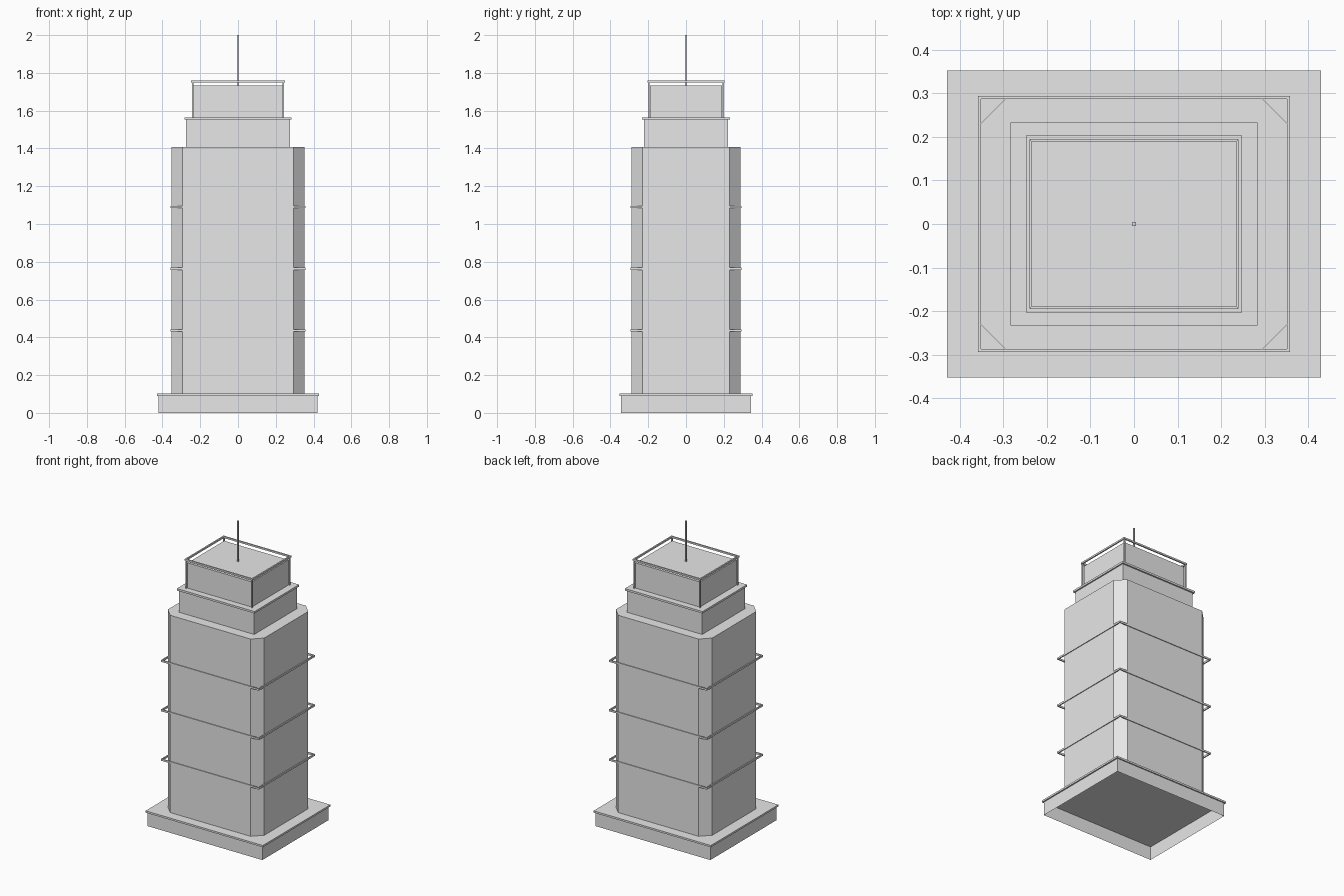
import bpy
import bmesh

if "Cube" in bpy.data.objects:
    bpy.data.objects.remove(bpy.data.objects["Cube"], do_unlink=True)

concrete = bpy.data.materials.new("light_grey")
concrete.use_nodes = True
colour = (0.8, 0.8, 0.8, 1)
concrete.diffuse_color = colour
concrete.node_tree.nodes["Principled BSDF"].inputs["Base Color"].default_value = colour


def finish(name, bm):
    bmesh.ops.recalc_face_normals(bm, faces=bm.faces)
    mesh = bpy.data.meshes.new(name)
    bm.to_mesh(mesh)
    bm.free()
    mesh.materials.append(concrete)
    obj = bpy.data.objects.new(name, mesh)
    bpy.context.collection.objects.link(obj)
    return obj


def add_box(bm, x0, x1, y0, y1, z0, z1):
    verts = bmesh.ops.create_cube(bm, size=1)["verts"]
    for v in verts:
        v.co = (x1 if v.co.x > 0 else x0,
                y1 if v.co.y > 0 else y0,
                z1 if v.co.z > 0 else z0)


def block(name, hx, hy, z0, z1):
    bm = bmesh.new()
    add_box(bm, -hx, hx, -hy, hy, z0, z1)
    return finish(name, bm)


def add_frame(bm, hx, hy, t, z0, z1):
    """Rectangular hollow frame with outer half sizes hx, hy and bar width t."""
    loops = []
    for z in (z0, z1):
        for inset in (0, t):
            x, y = hx - inset, hy - inset
            loops.append([bm.verts.new((sx * x, sy * y, z))
                          for sx, sy in ((-1, -1), (1, -1), (1, 1), (-1, 1))])
    low_out, low_in, top_out, top_in = loops
    for a, b in ((low_out, top_out), (top_out, top_in),
                 (top_in, low_in), (low_in, low_out)):
        for i in range(4):
            j = (i + 1) % 4
            bm.faces.new((a[i], a[j], b[j], b[i]))


# Plinth: hollow underneath, capped by a thin overhanging slab
bm = bmesh.new()
add_box(bm, -0.42, 0.42, -0.345, 0.345, 0, 0.09)
bmesh.ops.delete(bm, geom=[f for f in bm.faces if f.calc_center_median().z < 0.01],
                 context='FACES')
finish("plinth", bm)
block("plinth_slab", 0.429, 0.353, 0.09, 0.102)

# Main shaft with chamfered corners
bm = bmesh.new()
add_box(bm, -0.353, 0.353, -0.289, 0.289, 0.1, 1.407)
upright = [e for e in bm.edges if abs(e.verts[0].co.z - e.verts[1].co.z) > 1]
bmesh.ops.bevel(bm, geom=upright, offset=0.059, segments=1, affect='EDGES')
finish("main_shaft", bm)

# Square band frames that stand free of the chamfers
for name, z in (("lower_band", 0.436), ("middle_band", 0.763), ("upper_band", 1.09)):
    bm = bmesh.new()
    add_frame(bm, 0.358, 0.294, 0.007, z - 0.006, z + 0.006)
    finish(name, bm)

# Stepped upper storeys
block("setback_storey", 0.275, 0.223, 1.4, 1.552)
block("setback_slab", 0.284, 0.233, 1.552, 1.565)
block("penthouse", 0.235, 0.191, 1.56, 1.732)

# Roof rail carried by four corner posts
bm = bmesh.new()
add_frame(bm, 0.248, 0.203, 0.009, 1.748, 1.759)
for sx in (-1, 1):
    for sy in (-1, 1):
        x, y = sx * 0.24, sy * 0.196
        add_box(bm, x - 0.004, x + 0.004, y - 0.004, y + 0.004, 1.56, 1.75)
finish("roof_rail", bm)

# Mast
block("mast", 0.005, 0.005, 1.73, 2.0)
